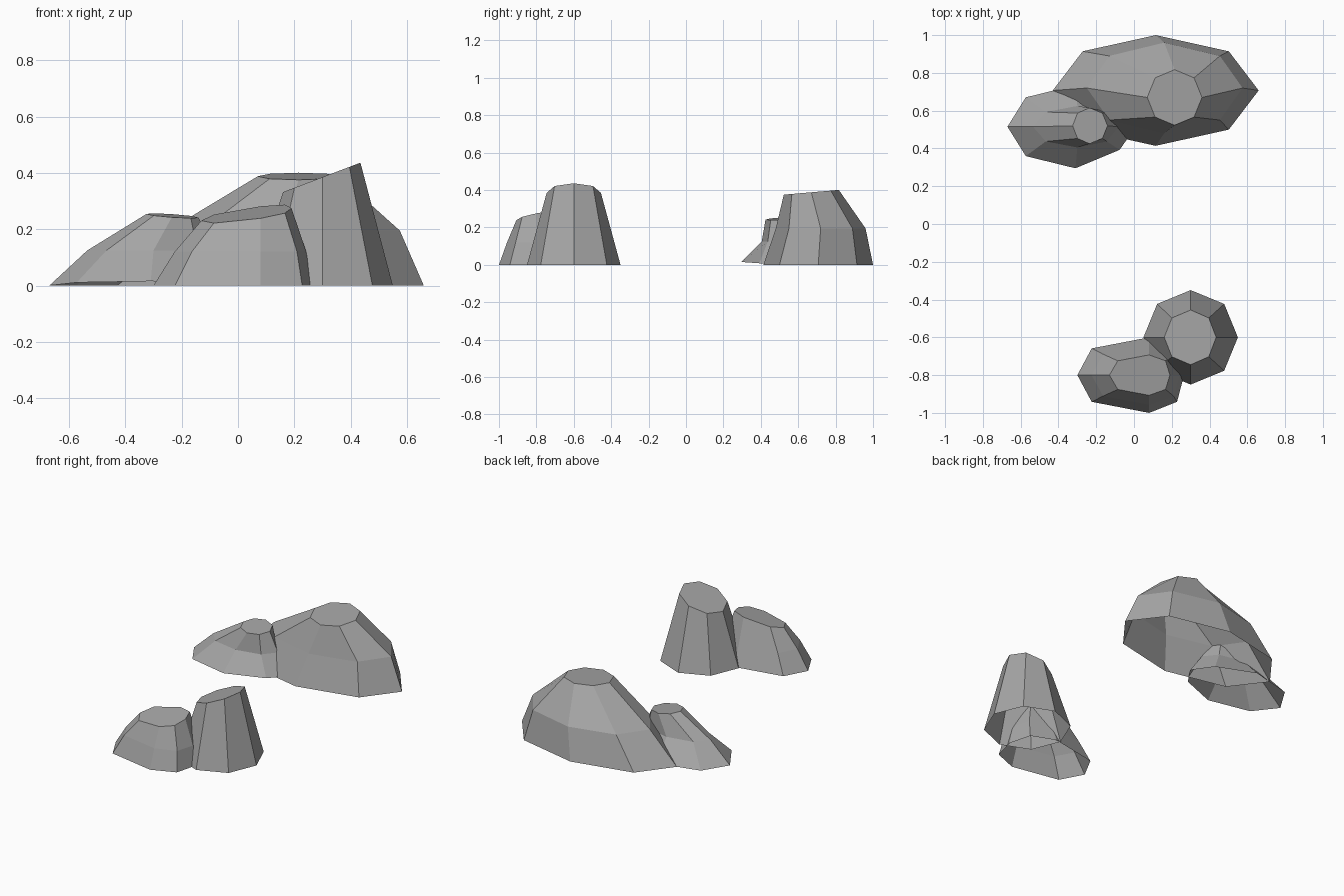
import bpy
import bmesh
from math import cos, sin, pi

SIDES = 8

cube = bpy.data.objects.get("Cube")
if cube:
    bpy.data.objects.remove(cube, do_unlink=True)

stone = bpy.data.materials.new("grey stone")
stone.use_nodes = True
stone.diffuse_color = (0.38, 0.38, 0.38, 1)
stone.node_tree.nodes["Principled BSDF"].inputs["Base Color"].default_value = stone.diffuse_color


def ring(cx, cy, left, right, depth, z, tilt_x=0, tilt_y=0, spread=0.71, taper=0):
    """Eight-sided outline with separate left and right reach, on a tilted plane."""
    points = []
    for i in range(SIDES):
        a = 2 * pi * i / SIDES
        c, s = cos(a), sin(a)
        dx = c
        if i % 2:
            dx = spread if c > 0 else -spread
        dx *= right if c > 0 else left
        dy = s * depth * (1 - taper * max(c, 0))
        points.append((cx + dx, cy + dy, max(0, z + tilt_x * dx + tilt_y * dy)))
    return points


def rock(name, *rings):
    """Loft the outlines from the ground up and cap the top; the underside stays open."""
    bm = bmesh.new()
    loops = [[bm.verts.new(p) for p in points] for points in rings]
    for low, high in zip(loops, loops[1:]):
        for i in range(SIDES):
            j = (i + 1) % SIDES
            bm.faces.new((low[i], low[j], high[j], high[i]))
    bm.faces.new(loops[-1])
    mesh = bpy.data.meshes.new(name)
    bm.to_mesh(mesh)
    bm.free()
    mesh.materials.append(stone)
    obj = bpy.data.objects.new(name, mesh)
    bpy.context.collection.objects.link(obj)


# Front pair: a tall stump with a slanted top and a lower one beside it
rock("front_tall_rock",
     ring(0.3, -0.6, 0.25, 0.25, 0.25, 0),
     ring(0.3, -0.6, 0.14, 0.135, 0.145, 0.385, tilt_x=0.38))

rock("front_low_rock",
     ring(0.08, -0.8, 0.38, 0.185, 0.2, 0, spread=0.8),
     ring(0.08, -0.8, 0.305, 0.162, 0.157, 0.12, spread=0.8),
     ring(0.08, -0.8, 0.21, 0.11, 0.107, 0.26, 0.14, 0.2, spread=0.79))

# Back pair: a broad boulder with a small sloping one against it
rock("back_large_rock",
     ring(0.115, 0.707, 0.545, 0.545, 0.293, 0),
     ring(0.16, 0.72, 0.41, 0.415, 0.24, 0.195),
     ring(0.215, 0.67, 0.145, 0.145, 0.147, 0.388, tilt_y=0.086))

rock("back_small_rock",
     ring(-0.31, 0.515, 0.36, 0.32, 0.22, 0, tilt_y=-0.07, spread=0.73, taper=0.3),
     ring(-0.3, 0.515, 0.235, 0.22, 0.11, 0.125),
     ring(-0.235, 0.52, 0.09, 0.095, 0.095, 0.248, -0.07, 0.06))
